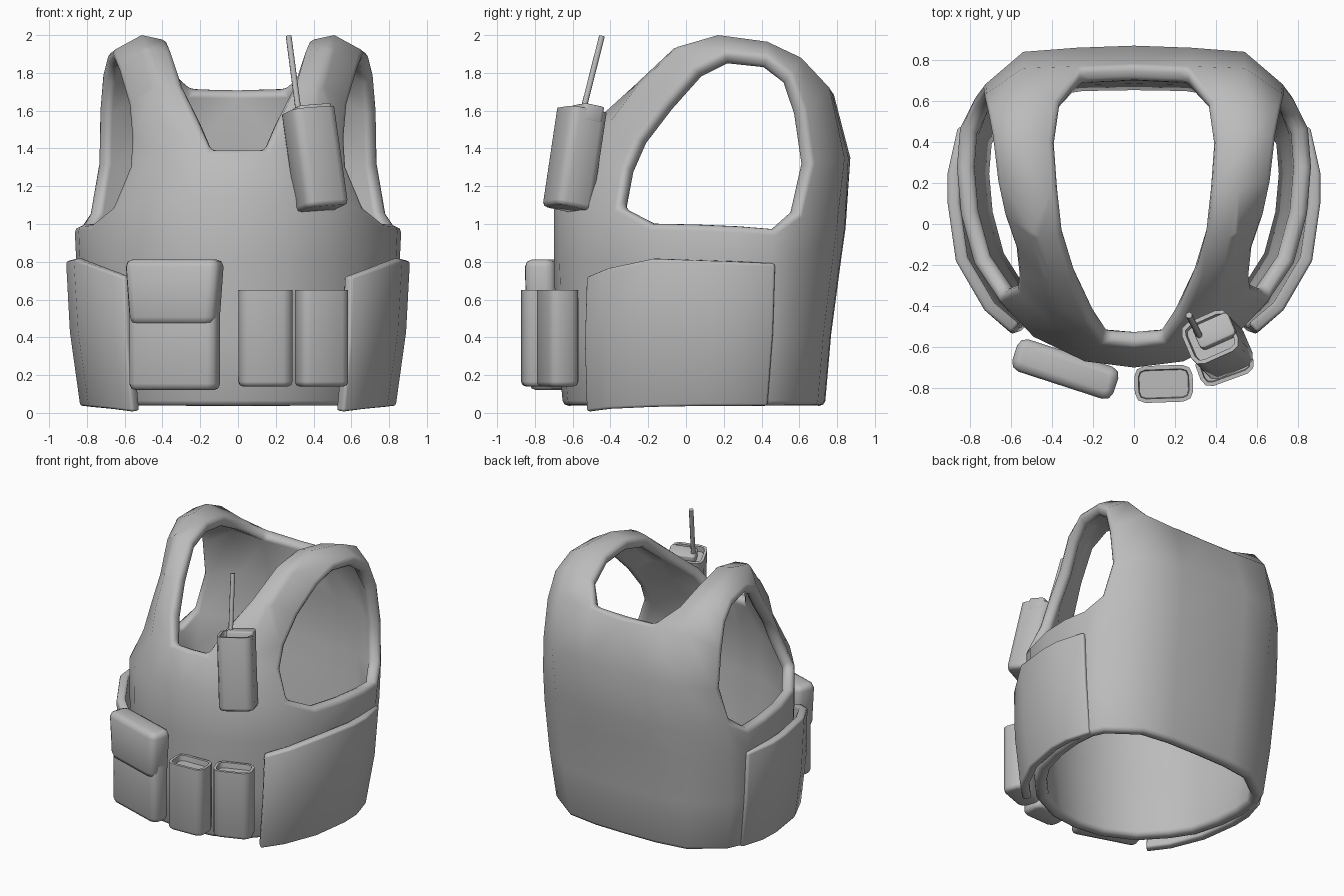
import bpy, bmesh
from math import radians
from mathutils import Vector, Euler, Matrix

if "Cube" in bpy.data.objects:
    bpy.data.objects.remove(bpy.data.objects["Cube"])

grey = bpy.data.materials.new("fabric grey")
grey.use_nodes = True
GREY = (0.5, 0.5, 0.5, 1)
grey.diffuse_color = GREY
grey.node_tree.nodes["Principled BSDF"].inputs["Base Color"].default_value = GREY


def finish(name, bm, angle=60, modifiers=()):
    """Turn a bmesh into a smooth-shaded object, with its modifiers applied."""
    mesh = bpy.data.meshes.new(name)
    bm.to_mesh(mesh)
    bm.free()
    mesh.materials.append(grey)
    obj = bpy.data.objects.new(name, mesh)
    bpy.context.collection.objects.link(obj)
    bpy.ops.object.select_all(action='DESELECT')
    obj.select_set(True)
    bpy.context.view_layer.objects.active = obj
    for kind, settings in modifiers:
        mod = obj.modifiers.new(kind.lower(), kind)
        for key, value in settings.items():
            setattr(mod, key, value)
    if modifiers:
        bpy.ops.object.convert(target='MESH')
    bpy.ops.object.shade_smooth_by_angle(angle=radians(angle))


def bridge(bm, low, high):
    """Quads between two rows of vertices."""
    for i in range(len(low) - 1):
        bm.faces.new((low[i], low[i + 1], high[i + 1], high[i]))


def shell(thickness, bevel):
    """Mirror, thicken inwards and soften the rims."""
    return (('MIRROR', dict(use_clip=True, merge_threshold=0.002)),
            ('SOLIDIFY', dict(thickness=thickness, offset=-1, use_even_offset=True)),
            ('BEVEL', dict(width=bevel, segments=2, limit_method='ANGLE',
                           angle_limit=radians(50))))


# Vest body: half outline from front centre round to back centre
outline = [(0, -.70), (.24, -.67), (.49, -.55), (.67, -.36), (.78, -.19), (.845, .05),
           (.865, .28), (.85, .47), (.79, .605), (.54, .80), (.28, .84), (0, .845)]
# Height of the upper body edge at each outline point
rim = [1.15, 1.14, 1.12, 1.09, 1.0, .995, .985, .97, 1.06, 1.0, .98, .98]
# height, width scale, front scale, back scale
levels = [(.035, .91, .93, .87), (.42, .97, .98, .91), (.8, .99, 1, .97)]

bm = bmesh.new()
rows = []
for z, sx, front, back in levels:
    rows.append([bm.verts.new((x * sx, y * (front if y < 0 else back), z))
                 for x, y in outline])
rows.append([bm.verts.new((x, y, z)) for (x, y), z in zip(outline, rim)])
for low, high in zip(rows, rows[1:]):
    bridge(bm, low, high)

# Shoulder strap rows, front to back: neck edge, middle, arm edge
strap = [
    ((.15, -.585, 1.40), (.38, -.50, 1.36), (.58, -.32, 1.30)),
    ((.22, -.48, 1.56), (.41, -.41, 1.53), (.57, -.25, 1.45)),
    ((.30, -.27, 1.74), (.44, -.25, 1.74), (.585, -.11, 1.63)),
    ((.35, -.05, 1.92), (.49, -.07, 1.93), (.64, .05, 1.82)),
    ((.37, .17, 1.97), (.51, .17, 2.0), (.675, .21, 1.91)),
    ((.385, .40, 1.93), (.57, .43, 1.965), (.70, .43, 1.89)),
    ((.36, .60, 1.83), (.57, .61, 1.88), (.725, .56, 1.79)),
    ((.25, .765, 1.725), (.54, .76, 1.72), (.74, .625, 1.60)),
    ((.28, .86, 1.35), (.54, .84, 1.35), (.745, .665, 1.32)),
]
top = rows[-1]
strips = [[bm.verts.new(p) for p in row] for row in strap]
chain = [top[1:4]] + strips + [[top[10], top[9], top[8]]]
for low, high in zip(chain, chain[1:]):
    bridge(bm, low, high)

# Centre panels below the neck opening
front_neck = bm.verts.new((0, -.595, 1.40))
back_neck = bm.verts.new((0, .775, 1.715))
back_mid = bm.verts.new((0, .87, 1.35))
bridge(bm, [top[0], top[1]], [front_neck, strips[0][0]])
bridge(bm, [back_neck, strips[7][0]], [back_mid, strips[8][0]])
bridge(bm, [back_mid, strips[8][0]], [top[11], top[10]])
finish("vest_body", bm, 70, shell(.085, .03))

# Side panels wrapped over the lower body
upper = [(.60, -.53, .72), (.73, -.42, .765), (.87, -.18, .815),
         (.91, .10, .805), (.91, .25, .80), (.86, .475, .79)]
lower = [(.56, -.53, .005), (.68, -.41, .02), (.79, -.18, .03),
         (.835, .10, .035), (.83, .25, .035), (.775, .435, .035)]
bm = bmesh.new()
rows = []
for t in (0, .5, 1):
    bulge = 1 + .08 * t * (1 - t)
    rows.append([bm.verts.new(Vector(a).lerp(Vector(b), t) * bulge)
                 for a, b in zip(lower, upper)])
for low, high in zip(rows, rows[1:]):
    bridge(bm, low, high)
finish("side_panels", bm, 60, shell(.06, .015))


def box(name, centre, size, turn=(0, 0, 0), corner=.04, edge=.025,
        open_top=False, taper=1.0):
    """Pouch block with cut upright corners and softened ends."""
    bm = bmesh.new()
    bmesh.ops.create_cube(bm, size=1)
    bmesh.ops.scale(bm, vec=size, verts=bm.verts)
    for v in bm.verts:
        if v.co.z < 0:
            v.co.x *= taper
    upright = [e for e in bm.edges if abs(e.verts[0].co.z - e.verts[1].co.z) > .01]
    bmesh.ops.bevel(bm, geom=upright, offset=corner, segments=2, profile=.5,
                    affect='EDGES')
    bm.normal_update()
    ends = [f for f in bm.faces if abs(f.normal.z) > .9]
    if open_top:
        # Narrow lip, then a sunken floor
        lid = max(ends, key=lambda f: f.calc_center_median().z)
        ends.remove(lid)
        bmesh.ops.inset_region(bm, faces=[lid], thickness=.02)
        bmesh.ops.inset_region(bm, faces=[lid], thickness=.004, depth=-.04)
    loops = list({e for f in ends for e in f.edges})
    bmesh.ops.bevel(bm, geom=loops, offset=edge, segments=2, profile=.5,
                    affect='EDGES')
    place = Euler([radians(a) for a in turn]).to_matrix().to_4x4()
    bm.transform(Matrix.Translation(centre) @ place)
    finish(name, bm)


# Large flap pouch on the right
box("utility_pouch", (-.335, -.70, .425), (.49, .14, .61), (0, 0, -18), .045, .035)
box("utility_pouch_flap", (-.335, -.708, .64), (.525, .165, .345), (0, 0, -18),
    .045, .04, taper=.9)

# Pair of open magazine pouches
box("inner_magazine_pouch", (.145, -.78, .395), (.285, .18, .51), (0, 0, 2), .05,
    open_top=True)
box("outer_magazine_pouch", (.442, -.68, .395), (.275, .17, .51), (0, 0, 20), .05,
    open_top=True)

# Radio in its holster, leaning back against the chest
lean = (-11, -4, 24)
box("radio_holster", (.408, -.59, 1.34), (.25, .22, .53), lean, .05,
    open_top=True)
box("radio_top", (.395, -.525, 1.58), (.19, .12, .09), lean, .02, .008)

# Antenna
bm = bmesh.new()
foot, tip = Vector((.32, -.545, 1.6)), Vector((.268, -.445, 1.995))
axis = tip - foot
bmesh.ops.create_cone(bm, cap_ends=True, segments=8, radius1=.016, radius2=.016,
                      depth=axis.length)
bm.transform(Matrix.Translation((foot + tip) / 2)
             @ axis.to_track_quat('Z', 'Y').to_matrix().to_4x4())
finish("antenna", bm)
